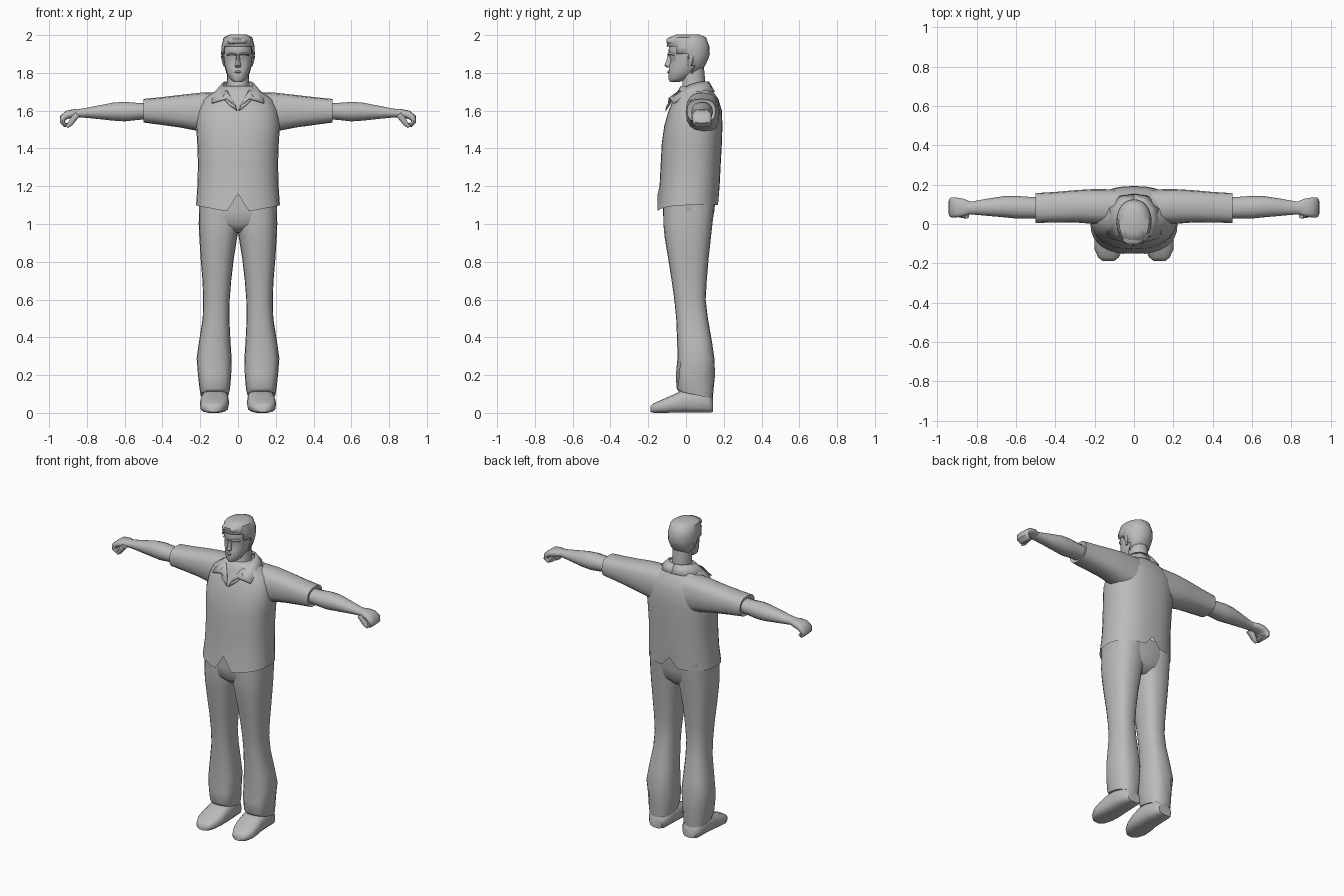
import bpy, bmesh, math
from mathutils import Vector as V

grey = bpy.data.materials.new("plain_grey")
grey.diffuse_color = (0.5, 0.5, 0.5, 1)
X, Y, Z = V((1, 0, 0)), V((0, 1, 0)), V((0, 0, 1))


def ring(c, u, v, ru, rv, p=2.0, n=18):
    """Superellipse cross-section around c in the plane u, v."""
    f = lambda k: math.copysign(abs(k) ** (2 / p), k)
    return [V(c) + u * ru * f(math.cos(2 * math.pi * i / n)) + v * rv * f(math.sin(2 * math.pi * i / n))
            for i in range(n)]


def make(name, verts, faces, mirror=False, thick=0, angle=50):
    me = bpy.data.meshes.new(name)
    me.from_pydata([tuple(p) for p in verts], [], faces)
    bm = bmesh.new()
    bm.from_mesh(me)
    bmesh.ops.recalc_face_normals(bm, faces=bm.faces)
    bm.to_mesh(me)
    bm.free()
    ob = bpy.data.objects.new(name, me)
    bpy.context.collection.objects.link(ob)
    me.materials.append(grey)
    if thick:
        s = ob.modifiers.new("thickness", 'SOLIDIFY')
        s.thickness, s.offset = thick, 0
    if mirror:
        m = ob.modifiers.new("mirror", 'MIRROR')
        m.use_mirror_merge = False
    bpy.ops.object.select_all(action='DESELECT')
    ob.select_set(True)
    bpy.context.view_layer.objects.active = ob
    bpy.ops.object.shade_smooth_by_angle(angle=math.radians(angle))
    return ob


def loft(name, rings, caps=(True, True), keep=None, **kw):
    n = len(rings[0])
    verts = [p for r in rings for p in r]
    faces = [(a * n + i, a * n + (i + 1) % n, (a + 1) * n + (i + 1) % n, (a + 1) * n + i)
             for a in range(len(rings) - 1) for i in range(n)]
    if caps[0]:
        faces.append(tuple(range(n)))
    if caps[1]:
        faces.append(tuple(range(len(verts) - n, len(verts))))
    if keep:
        faces = [f for f in faces if keep(sum((verts[i] for i in f), V()) / len(f))]
    return make(name, verts, faces, **kw)


def box_ring(axis, t, a0, a1, b0, b1, p=2.3, n=18):
    """Section at t along the axis, between the given limits on the other two axes."""
    a, b = (a0 + a1) / 2, (b0 + b1) / 2
    ra, rb = (a1 - a0) / 2, (b1 - b0) / 2
    if axis == 'x':
        return ring((t, a, b), Y, Z, ra, rb, p, n)
    if axis == 'y':
        return ring((a, t, b), X, Z, ra, rb, p, n)
    return ring((a, b, t), X, Y, ra, rb, p, n)


def tube(name, path, width, y, p=3, n=12, **kw):
    """Tube along (x, z, half thickness) points, wide in y."""
    pts = [V((a, y, b)) for a, b, _ in path]
    rings = []
    for i, c in enumerate(pts):
        t = (pts[min(i + 1, len(pts) - 1)] - pts[max(i - 1, 0)]).normalized()
        rings.append(ring(c, Y, t.cross(Y), width[i], path[i][2], p, n))
    return loft(name, rings, **kw)


# Shirt body: z, half width, front y, back y
shirt = [box_ring('z', z, -w, w, f, b, 2.4, 32) for z, w, f, b in [
    (1.10, .222, -.150, .172), (1.20, .215, -.140, .178), (1.32, .212, -.134, .184),
    (1.43, .216, -.128, .190), (1.52, .222, -.115, .193), (1.60, .212, -.092, .190),
    (1.66, .185, -.066, .172), (1.70, .125, -.046, .145), (1.73, .085, -.028, .118)]]
for p in shirt[0]:  # Hem dips beside a notch at front and back
    if abs(p.x) < .012:
        p.z = 1.16
    elif p.y < 0:
        p.z = 1.07 + .2 * max(0, abs(p.x) - .08)
        p.y -= .004
    else:
        p.z = 1.10
loft("shirt_body", shirt, caps=(False, True), angle=60)

# Sleeves: x, y limits, z limits
loft("sleeve", [box_ring('x', *r, 2.6, 16) for r in [
    (.06, .00, .175, 1.46, 1.70), (.20, .00, .178, 1.490, 1.695), (.30, .008, .172, 1.510, 1.684),
    (.40, .008, .163, 1.524, 1.672), (.50, .005, .157, 1.537, 1.662), (.492, .022, .140, 1.552, 1.645)]],
    mirror=True)

# Bare arms
loft("arm", [box_ring('x', *r, 2.1, 14) for r in [
    (.44, .03, .135, 1.555, 1.642), (.53, .028, .138, 1.550, 1.642), (.60, .028, .143, 1.542, 1.648),
    (.66, .034, .142, 1.546, 1.644), (.75, .042, .128, 1.556, 1.626), (.82, .048, .115, 1.563, 1.612),
    (.87, .046, .115, 1.563, 1.606)]], mirror=True)

# Curled fist and thumb
tube("fist", [(.83, 1.588, .018), (.865, 1.586, .022), (.90, 1.580, .022), (.927, 1.562, .018),
              (.930, 1.540, .014), (.915, 1.524, .011), (.897, 1.528, .009)],
     [.030, .044, .050, .052, .050, .044, .036], .084, mirror=True)
tube("thumb", [(.85, 1.580, .016), (.872, 1.555, .016), (.888, 1.530, .013), (.906, 1.514, .008)],
     [.022, .020, .016, .010], .050, mirror=True)

# Trousers: z, x limits, y limits, hem slanting down to the back
legs = [box_ring('z', *r, 2.5, 20) for r in [
    (.095, .050, .198, -.040, .142), (.13, .042, .204, -.050, .146), (.20, .036, .212, -.046, .150),
    (.29, .034, .219, -.045, .150), (.38, .040, .206, -.047, .137), (.50, .046, .187, -.052, .116),
    (.60, .044, .184, -.062, .104), (.70, .036, .188, -.076, .110), (.82, .022, .198, -.095, .120),
    (.93, .004, .205, -.113, .132), (1.00, -.01, .208, -.120, .140), (1.14, -.01, .205, -.120, .155)]]
for p in legs[0]:
    p.z -= .22 * (p.y - .05)
for p in legs[2]:  # Bunched cloth above the shoe
    p.y += .008 * math.sin(p.x * 90)
loft("trouser_leg", legs, mirror=True)
loft("trouser_seat", [box_ring('z', *r, 2.6, 24) for r in [
    (.955, -.07, .07, -.07, .095), (1.00, -.17, .17, -.118, .138), (1.07, -.207, .207, -.122, .15),
    (1.15, -.205, .205, -.122, .158)]])

# Shoes: y, x limits, z limits
loft("shoe", [box_ring('y', *r, 3, 14) for r in [
    (.142, .075, .165, .004, .075), (.12, .058, .185, 0, .10), (.05, .052, .190, 0, .125),
    (-.02, .048, .195, 0, .120), (-.08, .048, .202, 0, .092), (-.13, .058, .200, 0, .070),
    (-.17, .078, .182, 0, .052), (-.188, .100, .160, .004, .036)]], mirror=True)

# Neck and head: z, half width, front y, back y
loft("neck", [box_ring('z', z, -w, w, f, b, 2, 16) for z, w, f, b in [
    (1.60, .05, -.075, .08), (1.66, .062, -.05, .105), (1.72, .060, -.018, .105), (1.83, .058, -.02, .095)]])
skull = [(1.752, .022, -.084, -.035), (1.768, .042, -.094, .01), (1.80, .060, -.092, .055),
         (1.84, .071, -.090, .090), (1.875, .076, -.086, .106), (1.90, .078, -.094, .114),
         (1.94, .077, -.090, .112), (1.975, .066, -.075, .095), (1.99, .035, -.04, .06)]
head = [box_ring('z', z, -w, w, f, b, 2.1, 24) for z, w, f, b in skull]
for p in head[4]:  # Eye sockets
    if p.y < -.05 and .015 < abs(p.x) < .05:
        p.y += .012
loft("head", head)

# Swept hair over the top and back, with a short fringe
hair = [box_ring('z', z + .010 * (z > 1.95), -w - .007, w + .007, f - .009, b + .008, 2.2, 24)
        for z, w, f, b in skull[2:]]
loft("hair", hair, keep=lambda c: c.z > 1.955 or c.y > .045 or (c.y > .0 and c.z > 1.88)
     or (c.z > 1.91 and c.y > -.05), thick=.008)
loft("fringe", [box_ring('y', *r, 2.3, 12) for r in [
    (-.102, -.040, .030, 1.958, 1.980), (-.085, -.058, .050, 1.945, 1.990), (-.03, -.06, .06, 1.95, 1.998)]])

# Face details
loft("nose", [box_ring('z', *r, 2, 8) for r in [
    (1.828, -.012, .012, -.100, -.07), (1.838, -.017, .017, -.115, -.07), (1.865, -.010, .010, -.104, -.07),
    (1.895, -.009, .009, -.097, -.07)]])
loft("brow", [box_ring('x', *r, 2, 8) for r in [
    (.006, -.099, -.08, 1.892, 1.904), (.035, -.092, -.07, 1.895, 1.909), (.058, -.072, -.05, 1.890, 1.902)]],
    mirror=True)
loft("lips", [box_ring('x', *r, 2, 8) for r in [
    (-.026, -.086, -.07, 1.803, 1.807), (0, -.099, -.08, 1.796, 1.815), (.026, -.086, -.07, 1.803, 1.807)]])
loft("ear", [box_ring('z', *r, 2, 8) for r in [
    (1.835, .066, .076, .012, .026), (1.86, .070, .085, .010, .036), (1.885, .072, .090, .012, .042),
    (1.90, .074, .085, .018, .038)]], mirror=True)

# Shirt collar: top edge and folded outer edge from nape to front point
top = [(0, .118, 1.752), (.045, .108, 1.752), (.075, .070, 1.750), (.078, .020, 1.735),
       (.055, -.040, 1.700), (.010, -.094, 1.622)]
low = [(0, .150, 1.700), (.070, .140, 1.700), (.125, .080, 1.692), (.132, .010, 1.684),
       (.138, -.066, 1.640), (.060, -.090, 1.665)]
make("collar", top + low, [(i, i + 1, i + 7, i + 6) for i in range(5)], mirror=True, thick=.008)
make("lapel", [(.055, -.040, 1.702), (.085, -.066, 1.672), (.045, -.098, 1.630), (.004, -.108, 1.600)],
     [(0, 1, 2, 3)], mirror=True, thick=.006)
